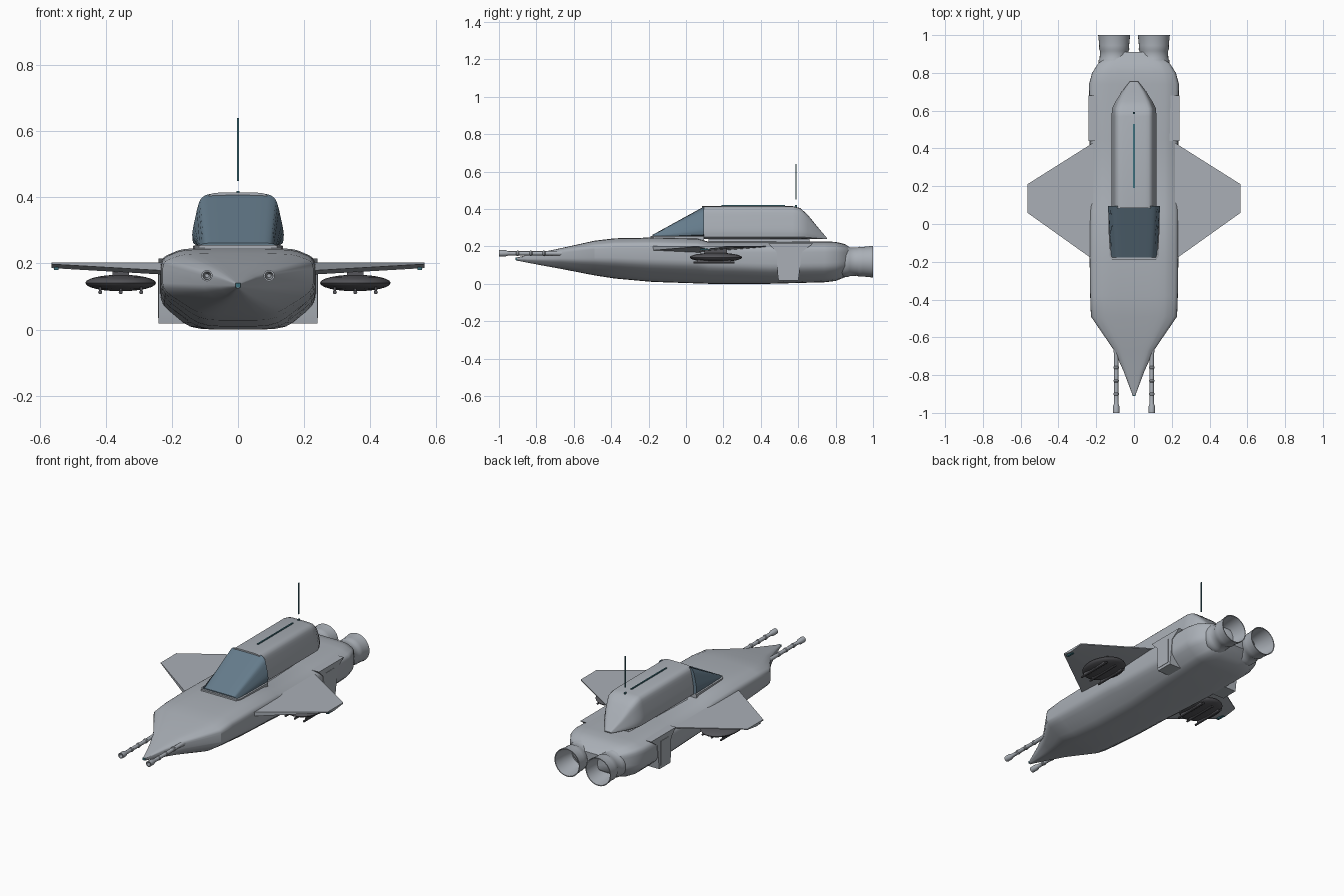
import bpy, bmesh, math
from mathutils import Vector, Matrix

cube = bpy.data.objects.get("Cube")
if cube:
    bpy.data.objects.remove(cube, do_unlink=True)


def material(name, color):
    m = bpy.data.materials.new(name)
    m.use_nodes = True
    m.diffuse_color = (*color, 1)
    m.node_tree.nodes["Principled BSDF"].inputs["Base Color"].default_value = (*color, 1)
    return m


HULL = material("hull grey", (0.40, 0.43, 0.47))
GLASS = material("tinted glass", (0.13, 0.20, 0.26))
DARK = material("dark metal", (0.09, 0.09, 0.10))
TEAL = material("teal trim", (0.05, 0.17, 0.21))


def finish(bm, name, mat, angle=35):
    bmesh.ops.recalc_face_normals(bm, faces=bm.faces)
    mesh = bpy.data.meshes.new(name)
    bm.to_mesh(mesh)
    bm.free()
    mesh.materials.append(mat)
    obj = bpy.data.objects.new(name, mesh)
    bpy.context.collection.objects.link(obj)
    bpy.ops.object.select_all(action="DESELECT")
    obj.select_set(True)
    bpy.context.view_layer.objects.active = obj
    bpy.ops.object.shade_smooth_by_angle(angle=math.radians(angle))
    return obj


def loft(name, rings, mat, caps=True, angle=35):
    """Skin a list of equal-length closed rings."""
    bm = bmesh.new()
    loops = [[bm.verts.new(p) for p in ring] for ring in rings]
    n = len(loops[0])
    for a, b in zip(loops, loops[1:]):
        for i in range(n):
            j = (i + 1) % n
            bm.faces.new((a[i], a[j], b[j], b[i]))
    if caps:
        bm.faces.new(loops[0])
        bm.faces.new(loops[-1])
    return finish(bm, name, mat, angle)


def soften(half, y, amount=0.3, steps=3):
    """Mirror a half outline (top to bottom) and round its corners."""
    pts = [Vector(p) for p in half] + [Vector((-x, z)) for x, z in reversed(half)]
    ring = []
    for i, p in enumerate(pts):
        a = p.lerp(pts[i - 1], amount)
        b = p.lerp(pts[(i + 1) % len(pts)], amount)
        for k in range(steps + 1):
            t = k / steps
            q = a.lerp(p, t).lerp(p.lerp(b, t), t)
            ring.append((q.x, y, q.y))
    return ring


def lathe(name, profile, center, mat, sides=24, squash=1, angle=35):
    """Turn (y, radius) points around an axis parallel to y."""
    cx, cz = center
    rings = []
    for y, r in profile:
        rings.append([(cx + r * math.cos(k * math.tau / sides), y,
                       cz + r * squash * math.sin(k * math.tau / sides)) for k in range(sides)])
    return loft(name, rings, mat, angle=angle)


def box(name, center, size, mat):
    bm = bmesh.new()
    bmesh.ops.create_cube(bm, size=1, matrix=Matrix.Translation(center) @ Matrix.Diagonal((*size, 1)))
    return finish(bm, name, mat)


# Fuselage: y, half width, bottom, top, lower chamfer, flat belly share
hull = []
for y, w, zb, zt, chamfer, belly in [
    (-0.91, 0.006, 0.125, 0.14, 0.4, 0.5),
    (-0.78, 0.055, 0.10, 0.167, 0.4, 0.5),
    (-0.67, 0.105, 0.08, 0.19, 0.4, 0.5),
    (-0.49, 0.228, 0.045, 0.23, 0.4, 0.5),
    (-0.38, 0.232, 0.028, 0.243, 0.4, 0.48),
    (-0.18, 0.235, 0.010, 0.247, 0.4, 0.48),
    (0.06, 0.235, 0.002, 0.242, 0.4, 0.5),
    (0.12, 0.235, 0.0, 0.225, 0.4, 0.5),
    (0.45, 0.235, 0.0, 0.225, 0.35, 0.6),
    (0.74, 0.238, 0.008, 0.226, 0.35, 0.65),
    (0.80, 0.222, 0.015, 0.224, 0.35, 0.65),
    (0.85, 0.19, 0.035, 0.212, 0.35, 0.65),
    (0.89, 0.13, 0.065, 0.185, 0.35, 0.65),
    (0.91, 0.08, 0.08, 0.17, 0.35, 0.65),
]:
    h = zt - zb
    half = [(w * 0.7, zt), (w, zt - h * 0.13), (w, zb + h * chamfer), (w * belly, zb)]
    hull.append(soften(half, y, 0.25))
loft("fuselage", hull, HULL, angle=30)


# Cabin and canopy share one arched outline
def arch(y, w, zb, zt):
    h = zt - zb
    half = [(w * 0.66, zt), (w * 0.84, zt - h * 0.12), (w, zb + h * 0.25), (w * 0.96, zb)]
    return soften(half, y, 0.3)


loft("cabin", [arch(*s) for s in [
    (0.085, 0.12, 0.238, 0.415), (0.57, 0.12, 0.238, 0.415), (0.61, 0.118, 0.238, 0.405),
    (0.65, 0.098, 0.238, 0.37), (0.70, 0.066, 0.238, 0.308), (0.755, 0.022, 0.238, 0.243)]], HULL)
loft("cabin_seat_ring", [arch(*s) for s in [
    (0.12, 0.10, 0.215, 0.24), (0.66, 0.08, 0.215, 0.24)]], HULL)
loft("windshield", [arch(-0.178, 0.122, 0.25, 0.262), arch(0.095, 0.14, 0.25, 0.412)], GLASS)
loft("windshield_frame", [
    soften([(w, 0.256), (w, 0.23)], y, 0.1) for y, w in
    ((-0.19, 0.118), (-0.165, 0.132), (0.095, 0.136))], HULL)

# Roof stripe and floating aerial
box("roof_stripe", (0, 0.36, 0.416), (0.008, 0.34, 0.008), TEAL)
box("aerial_base", (0, 0.588, 0.415), (0.008, 0.012, 0.01), TEAL)
box("aerial", (0, 0.588, 0.545), (0.007, 0.007, 0.19), TEAL)
box("nose_sensor", (0, -0.905, 0.134), (0.016, 0.012, 0.014), TEAL)


# Parts repeated on each side
for side, s in (("left", 1), ("right", -1)):
    # Wing: flat top, underside thickest along the front of the root
    def wing_ring(x, front, back, low):
        mid = front + (back - front) * 0.4
        return [(s * x, front, 0.203), (s * x, back, 0.203),
                (s * x, back, 0.197), (s * x, mid, low), (s * x, front, low + 0.012)]
    loft(side + "_wing", [wing_ring(0.20, -0.20, 0.44, 0.165),
                          wing_ring(0.565, 0.06, 0.21, 0.186)], HULL, angle=15)
    box(side + "_wing_light", (s * 0.55, 0.10, 0.185), (0.014, 0.05, 0.008), TEAL)

    # Flattened pod under the wing, with three slim rods
    bm = bmesh.new()
    bmesh.ops.create_uvsphere(bm, u_segments=32, v_segments=12, radius=1,
                              matrix=Matrix.Translation((s * 0.355, 0.16, 0.141)) @
                              Matrix.Diagonal((0.107, 0.14, 0.025, 1)))
    finish(bm, side + "_wing_pod", DARK)
    box(side + "_pod_mount", (s * 0.355, 0.16, 0.173), (0.05, 0.12, 0.035), DARK)
    for k in (-1, 0, 1):
        lathe(f"{side}_pod_rod_{k + 2}", [(0.04, 0.006), (0.26, 0.006)],
              (s * (0.355 + k * 0.062), 0.113), DARK, sides=10)
        box(f"{side}_rod_bracket_{k + 2}", (s * (0.355 + k * 0.062), 0.15, 0.122),
            (0.008, 0.18, 0.014), DARK)

    # Gun barrel with bands and a hollow muzzle
    gun = [(-0.93, 0.006), (-1.0, 0.012), (-1.0, 0.017), (-0.965, 0.017), (-0.95, 0.011)]
    for y in (-0.90, -0.83, -0.76):
        gun += [(y - 0.008, 0.011), (y - 0.004, 0.014), (y + 0.004, 0.014), (y + 0.008, 0.011)]
    gun += [(-0.69, 0.012), (-0.66, 0.016), (-0.56, 0.016)]
    lathe(side + "_gun", gun, (s * 0.094, 0.163), HULL, sides=16)

    # Open engine nozzle
    nozzle = [(0.78, 0.06), (0.83, 0.082), (0.865, 0.083), (0.875, 0.077), (0.915, 0.075),
              (0.925, 0.080), (0.945, 0.079), (0.985, 0.083), (1.0, 0.085),
              (1.0, 0.080), (0.93, 0.072), (0.87, 0.058)]
    lathe(side + "_nozzle", nozzle, (s * 0.105, 0.118), HULL, sides=32)

    # Side intake block, narrowing towards the belly
    loft(side + "_intake", [
        [(s * 0.14, a, z), (s * 0.24, a, z), (s * 0.24, b, z), (s * 0.14, b, z)]
        for z, a, b in ((0.018, 0.495, 0.60), (0.05, 0.49, 0.605),
                        (0.17, 0.485, 0.62), (0.215, 0.44, 0.68))], HULL, angle=20)
    box(side + "_intake_panel", (s * 0.239, 0.545, 0.11), (0.006, 0.085, 0.15), HULL)
